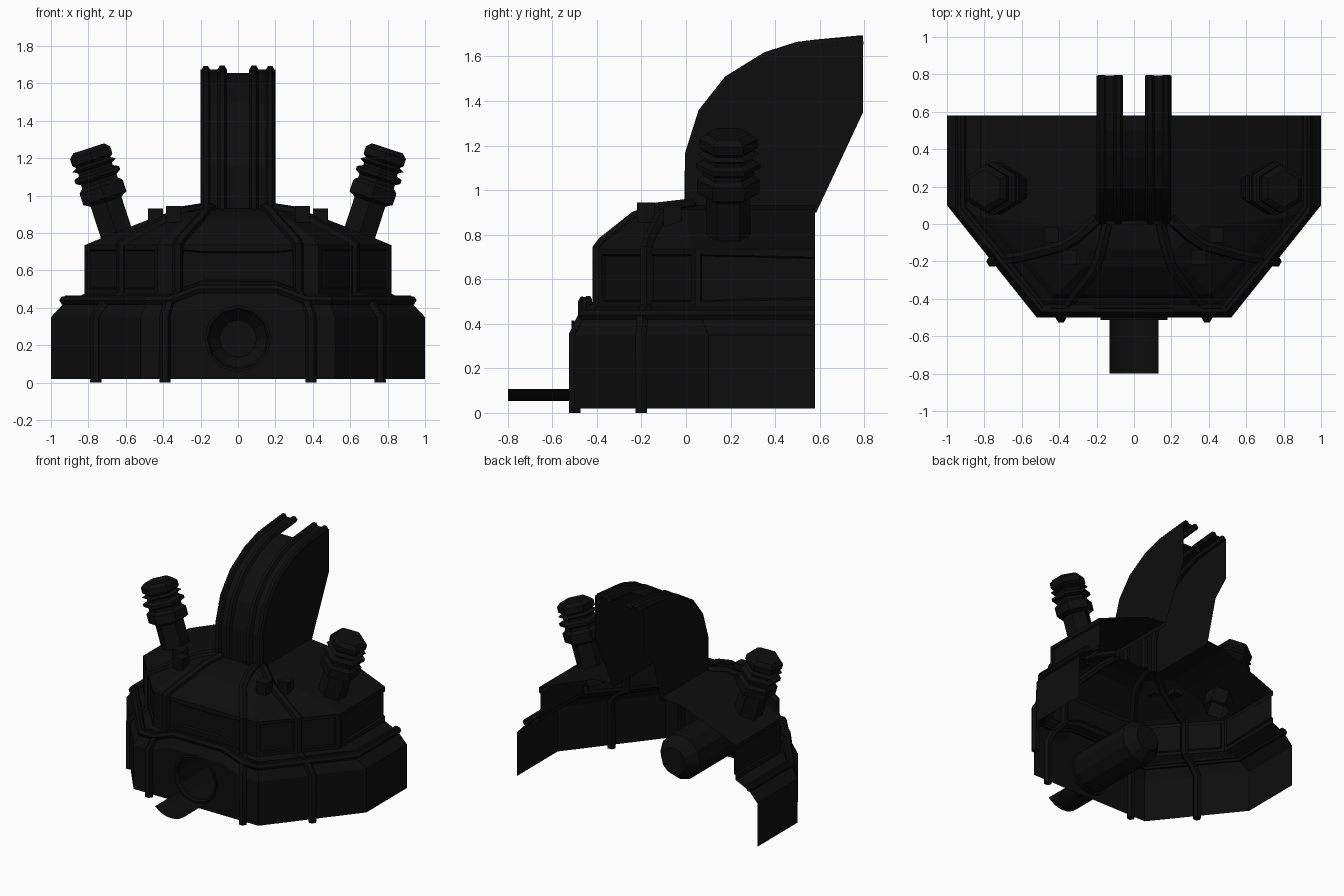
import bpy, bmesh
from math import pi, sin, cos
from mathutils import Matrix, Vector

cube = bpy.data.objects.get("Cube")
if cube:
    bpy.data.objects.remove(cube, do_unlink=True)

black = bpy.data.materials.new("soot black")
black.use_nodes = True
COLOUR = (0.004, 0.004, 0.004, 1)
black.diffuse_color = COLOUR
black.node_tree.nodes["Principled BSDF"].inputs["Base Color"].default_value = COLOUR


def finish(name, bm, matrix=None, smooth=True):
    mesh = bpy.data.meshes.new(name)
    bm.to_mesh(mesh)
    bm.free()
    mesh.materials.append(black)
    ob = bpy.data.objects.new(name, mesh)
    bpy.context.collection.objects.link(ob)
    if matrix:
        ob.matrix_world = matrix
    if smooth:
        bpy.ops.object.select_all(action='DESELECT')
        ob.select_set(True)
        bpy.context.view_layer.objects.active = ob
        bpy.ops.object.shade_smooth_by_angle(angle=0.6)
    return ob


def pipe(name, points, radius):
    """Round moulding that follows a path of points."""
    curve = bpy.data.curves.new(name, 'CURVE')
    curve.dimensions = '3D'
    curve.bevel_depth = radius
    curve.bevel_resolution = 1
    curve.use_fill_caps = True
    line = curve.splines.new('POLY')
    line.points.add(len(points) - 1)
    for p, co in zip(line.points, points):
        p.co = (*co, 1)
    temp = bpy.data.objects.new(name, curve)
    bpy.context.collection.objects.link(temp)
    bm = bmesh.new()
    mesh = bpy.data.meshes.new_from_object(
        temp.evaluated_get(bpy.context.evaluated_depsgraph_get()))
    bm.from_mesh(mesh)
    bpy.data.objects.remove(temp, do_unlink=True)
    bpy.data.meshes.remove(mesh)
    return finish(name, bm)


def lathe(name, profile, sides, matrix):
    """Profile of (radius, height) turned around the local z axis."""
    bm = bmesh.new()
    rings = []
    for r, h in profile:
        rings.append([bm.verts.new((r * sin(2 * pi * k / sides), r * cos(2 * pi * k / sides), h))
                      for k in range(sides)])
    for a, b in zip(rings, rings[1:]):
        for k in range(sides):
            n = (k + 1) % sides
            bm.faces.new((a[n], a[k], b[k], b[n]))
    bm.faces.new(rings[-1])
    return finish(name, bm, matrix, smooth=False)


BACK = 0.58
HOLE = Vector((0, -0.5, 0.235))


def ring(side, corner, front, front_y, z, lift=0):
    """Outline of the hull at one level, from the +x back edge round the front."""
    half = [(side, BACK, z), (side, corner, z),
            ((side + front) / 2, (corner + front_y) / 2, z),
            (front, front_y, z), (0.75 * front, front_y, z),
            (0.42 * front, front_y, z + lift)]
    return half + [(-x, y, h) for x, y, h in reversed(half)]


levels = [
    ring(1.0, 0.10, 0.52, -0.50, 0.02),
    ring(1.0, 0.10, 0.52, -0.50, 0.35, 0.06),
    ring(0.93, 0.07, 0.49, -0.46, 0.425, 0.06),
    ring(0.82, 0.04, 0.43, -0.395, 0.475, 0.03),
    ring(0.82, 0.04, 0.43, -0.395, 0.735),
    ring(0.76, 0.03, 0.41, -0.375, 0.76),
    ring(0.47, 0.0, 0.27, -0.23, 0.875),
    ring(0.36, 0.0, 0.23, -0.13, 0.915),
    ring(0.2, 0.05, 0.19, 0.0, 0.93),
]

# Tiered hull, open at the back and underneath
bm = bmesh.new()
rows = [[bm.verts.new(p) for p in level] for level in levels]
bands = []
for a, b in zip(rows, rows[1:]):
    bands.append([bm.faces.new((a[i + 1], a[i], b[i], b[i + 1])) for i in range(len(a) - 1)])

# Round opening in the front wall
front_face = bands[0][5]
border = list(front_face.edges)
bmesh.ops.delete(bm, geom=[front_face], context='FACES_ONLY')
SIDES = 12
rim = [bm.verts.new(HOLE + Vector((0.165 * sin(2 * pi * k / SIDES), 0, 0.165 * cos(2 * pi * k / SIDES))))
       for k in range(SIDES)]
loop = [bm.edges.new((rim[k], rim[(k + 1) % SIDES])) for k in range(SIDES)]
bmesh.ops.triangle_fill(bm, edges=border + loop, use_beauty=True, normal=(0, -1, 0))

# Sunken panels on the upper wall
wall = bands[3]
for group in ([0], [1], [2], [4, 5, 6], [8], [9], [10]):
    bmesh.ops.inset_region(bm, faces=[wall[i] for i in group], thickness=0.035, depth=0)
    bmesh.ops.inset_region(bm, faces=[wall[i] for i in group], thickness=0.008, depth=-0.012)
finish("hull", bm, smooth=False)

# Blind tube behind the opening, and its trough in front
facing_back = Matrix.Translation((0, 0, HOLE.z)) @ Matrix.Rotation(-pi / 2, 4, 'X')
lathe("front_tube", [(0.18, -0.5), (0.18, -0.513), (0.165, -0.513), (0.155, -0.495),
                     (0.165, -0.45), (0.165, 0.07), (0.1, 0.15)], SIDES, facing_back)

bm = bmesh.new()
arc = []
for k in range(-4, 5):
    a = 0.8 * k / 4
    arc.append([bm.verts.new((0.182 * sin(a), y, HOLE.z - 0.182 * cos(a))) for y in (-0.8, -0.48)])
for a, b in zip(arc, arc[1:]):
    bm.faces.new((a[0], b[0], b[1], a[1]))
finish("trough", bm)

# Moulding along the ledge, arching over the opening
pipe("ledge_moulding", [(x, y, z + 0.015) for x, y, z in levels[2]], 0.025)
pipe("wall_foot_moulding", [(x * 0.985, min(y + 0.02, BACK), z + 0.025) for x, y, z in levels[2]], 0.018)

# Horn: curved skin over a pair of side walls, open at the back
path = [(0.015, 0.9), (0.015, 1.16), (0.075, 1.35), (0.19, 1.495), (0.36, 1.6),
        (0.5, 1.645), (BACK, 1.655), (0.795, 1.675)]
bm = bmesh.new()
columns = {x: [bm.verts.new((x, y, z)) for y, z in path] for x in (-0.2, -0.06, 0.06, 0.2)}
xs = sorted(columns)
for left, right in zip(xs, xs[1:]):
    a, b = columns[left], columns[right]
    last = len(path) - (2 if left == -0.06 else 1)
    for i in range(last):
        bm.faces.new((a[i], b[i], b[i + 1], a[i + 1]))
for x in (-0.2, 0.2):
    tail = [bm.verts.new((x, y, z)) for y, z in ((0.795, 1.35), (0.585, 1.15), (0.585, 0.9))]
    side = columns[x] + tail
    bm.faces.new(side if x < 0 else side[::-1])
bmesh.ops.triangulate(bm, faces=[f for f in bm.faces if len(f.verts) > 4])
finish("horn", bm, smooth=False)


def rib_path(column, sign):
    """Rib that climbs the hull along one column of its outline."""
    points = [level[column] for level in levels]
    x, y, _ = points[0]
    return [(sign * px, py, pz) for px, py, pz in [(x, y, 0.0)] + points[1:]]


chimney = [(0.1, -0.04), (0.1, 0.26), (0.14, 0.28), (0.14, 0.345), (0.115, 0.365),
           (0.115, 0.385), (0.145, 0.4), (0.145, 0.42), (0.11, 0.435), (0.11, 0.45),
           (0.14, 0.465), (0.11, 0.48), (0.13, 0.495), (0.13, 0.535), (0.1, 0.56)]

for sign, label in ((1, "left"), (-1, "right")):
    # Ribs over the hull and horn
    pipe(label + "_front_rib", rib_path(4, sign), 0.03)
    pipe(label + "_corner_rib", rib_path(2, sign), 0.03)
    for x, r, part in ((0.085, 0.024, "inner"), (0.172, 0.022, "outer")):
        pipe(f"{label}_{part}_horn_rib", [(sign * x, y, z) for y, z in path], r)

    # Leaning six-sided chimney
    lean = Matrix.Translation((sign * 0.625, 0.19, 0.72)) @ Matrix.Rotation(sign * 0.315, 4, 'Y')
    lathe(label + "_chimney", chimney, 6, lean)

    # Small roof blocks
    for i, spot in enumerate(((0.44, -0.06, 0.885), (0.345, -0.18, 0.9))):
        bm = bmesh.new()
        bmesh.ops.create_cube(bm, size=1, matrix=Matrix.Translation((sign * spot[0], spot[1], spot[2]))
                              @ Matrix.Diagonal((0.08, 0.08, 0.09, 1)))
        finish(f"{label}_roof_block_{i + 1}", bm, smooth=False)
